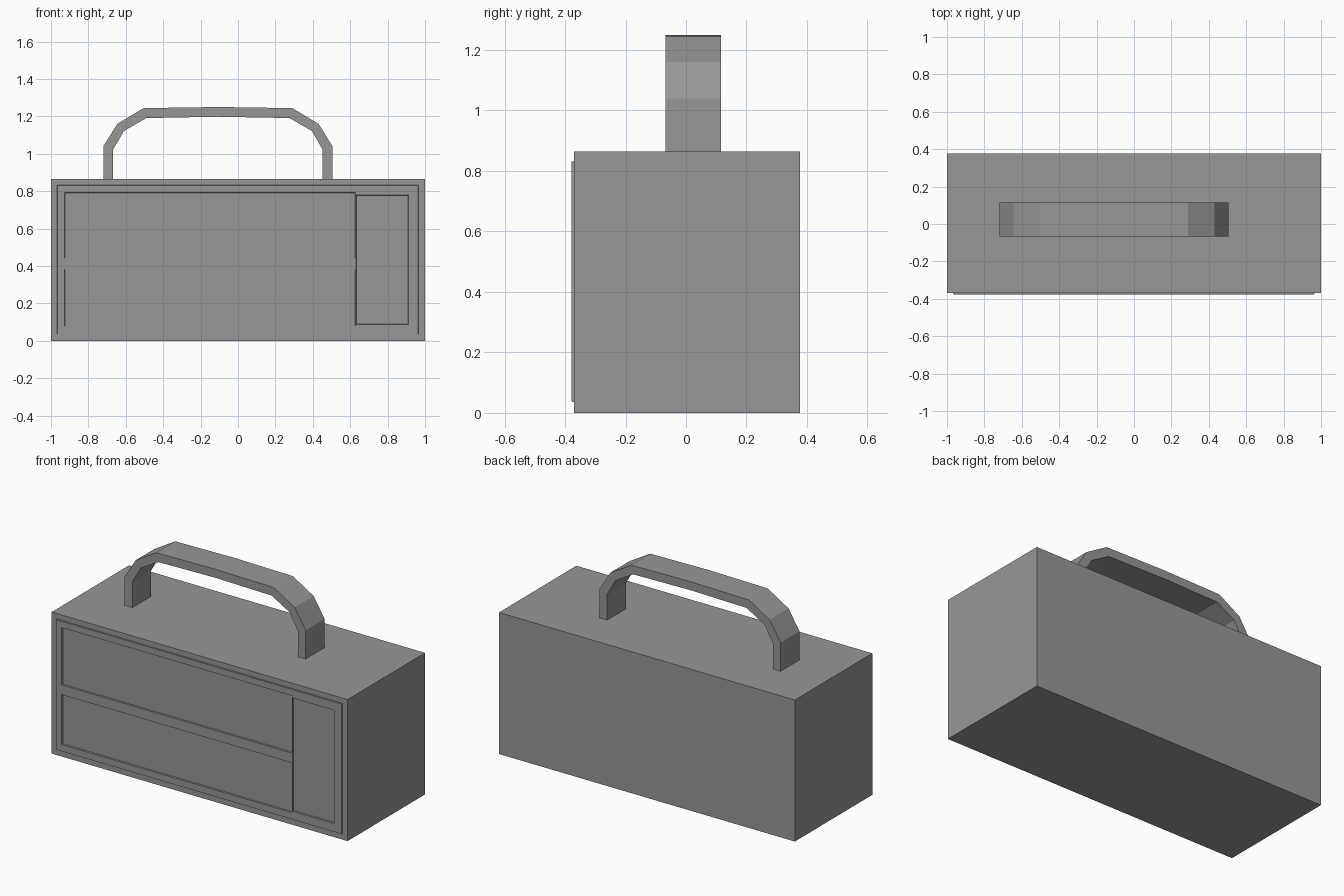
import bpy, bmesh

if "Cube" in bpy.data.objects:
    bpy.data.objects.remove(bpy.data.objects["Cube"])

grey = bpy.data.materials.new("dark_grey")
grey.diffuse_color = (0.31, 0.31, 0.31, 1)
grey.use_nodes = True
grey.node_tree.nodes["Principled BSDF"].inputs["Base Color"].default_value = grey.diffuse_color


def box(name, x0, x1, y0, y1, z0, z1, taper=0):
    """Box whose front (y0) face is larger by taper on each side."""
    bm = bmesh.new()
    bmesh.ops.create_cube(bm, size=1)
    for v in bm.verts:
        t = taper if v.co.y < 0 else 0
        v.co.x = x1 + t if v.co.x > 0 else x0 - t
        v.co.z = z1 + t if v.co.z > 0 else z0 - t
        v.co.y = y1 if v.co.y > 0 else y0
    return finish(name, bm)


def finish(name, bm):
    bmesh.ops.recalc_face_normals(bm, faces=bm.faces)
    me = bpy.data.meshes.new(name)
    bm.to_mesh(me)
    bm.free()
    me.materials.append(grey)
    ob = bpy.data.objects.new(name, me)
    bpy.context.collection.objects.link(ob)
    return ob


# Main case
box("case", -1, 1, -0.37, 0.377, 0, 0.865)

# Raised front panel with three shallow recesses
panel = box("front_panel", -0.968, 0.965, -0.378, -0.365, 0.035, 0.833, -0.002)
recesses = [(-0.925, 0.626, 0.444, 0.790),
            (-0.925, 0.626, 0.08, 0.38),
            (0.634, 0.91, 0.09, 0.777)]
for i, (x0, x1, z0, z1) in enumerate(recesses):
    cutter = box(f"recess_cutter_{i + 1}", x0, x1, -0.386, -0.3695, z0, z1, 0.004)
    cutter.hide_render = True
    cutter.hide_viewport = True
    mod = panel.modifiers.new("recess", 'BOOLEAN')
    mod.operation = 'DIFFERENCE'
    mod.solver = 'EXACT'
    mod.object = cutter

# Faceted carrying handle: outer and inner outlines joined into a strip
outer = [(-0.72, 0.865), (-0.72, 1.04), (-0.645, 1.16), (-0.505, 1.244), (-0.108, 1.25),
         (0.29, 1.244), (0.431, 1.16), (0.505, 1.04), (0.505, 0.865)]
inner = [(-0.667, 0.865), (-0.667, 1.023), (-0.61, 1.122), (-0.49, 1.191), (-0.108, 1.198),
         (0.275, 1.191), (0.395, 1.122), (0.452, 1.023), (0.452, 0.865)]
bm = bmesh.new()
rings = []
for (ox, oz), (ix, iz) in zip(outer, inner):
    rings.append([bm.verts.new(p) for p in ((ox, -0.068, oz), (ox, 0.115, oz),
                                            (ix, 0.115, iz), (ix, -0.068, iz))])
for a, b in zip(rings, rings[1:]):
    for k in range(4):
        n = (k + 1) % 4
        bm.faces.new((a[k], a[n], b[n], b[k]))
bm.faces.new(rings[0])
bm.faces.new(rings[-1])
finish("handle", bm)
